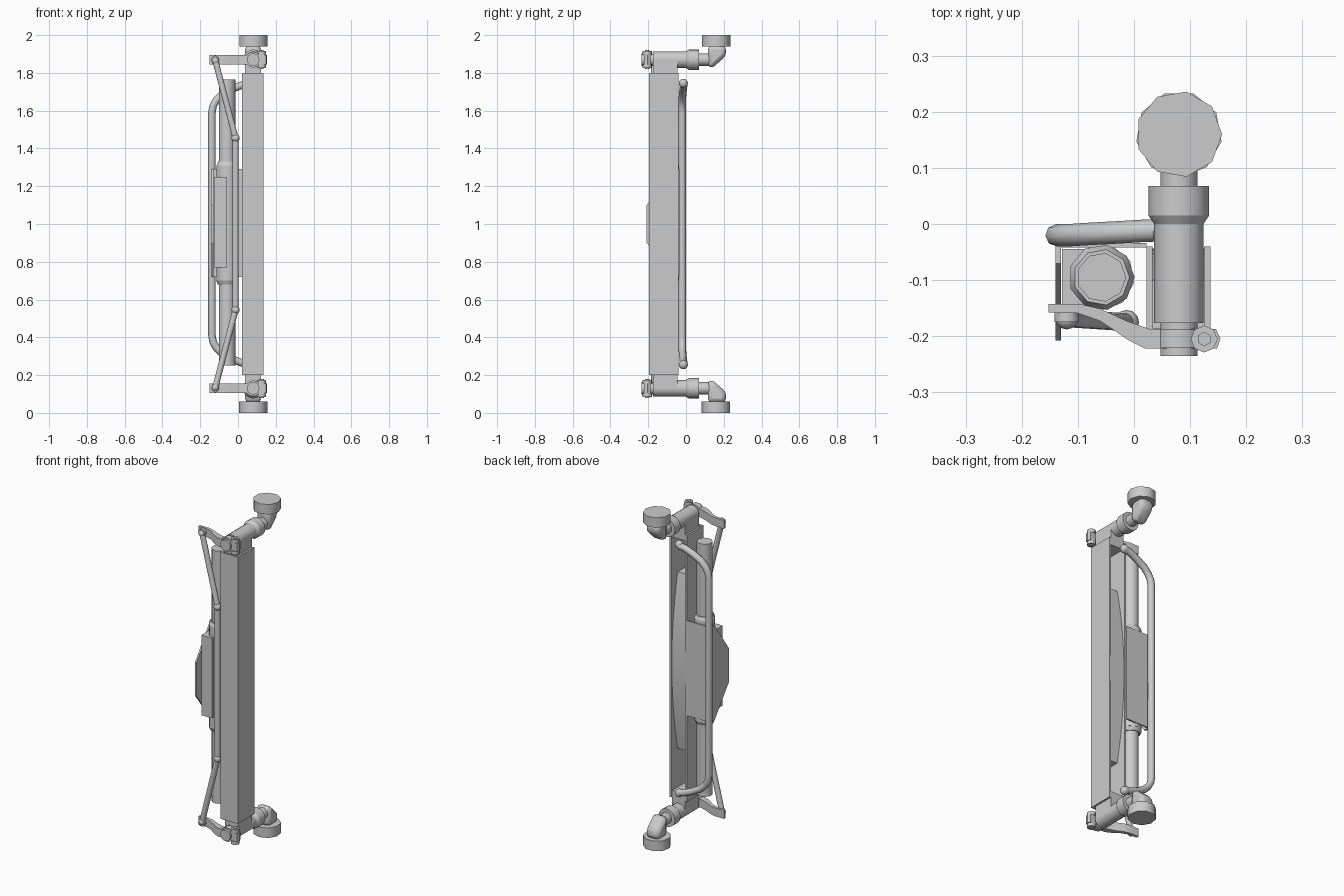
import bpy, bmesh, math
from mathutils import Vector

cube = bpy.data.objects.get("Cube")
if cube:
    bpy.data.objects.remove(cube, do_unlink=True)


def smooth(obj, angle=46):
    bpy.ops.object.select_all(action='DESELECT')
    obj.select_set(True)
    bpy.context.view_layer.objects.active = obj
    bpy.ops.object.shade_smooth_by_angle(angle=math.radians(angle))


def finish(name, bm, angle=None):
    bmesh.ops.recalc_face_normals(bm, faces=bm.faces)
    mesh = bpy.data.meshes.new(name)
    bm.to_mesh(mesh)
    bm.free()
    obj = bpy.data.objects.new(name, mesh)
    bpy.context.collection.objects.link(obj)
    if angle:
        smooth(obj, angle)
    return obj


def extrude(name, points, offset, angle=None):
    """Extrude a flat outline of 3D points along an offset."""
    bm = bmesh.new()
    face = bm.faces.new([bm.verts.new(p) for p in points])
    made = bmesh.ops.extrude_face_region(bm, geom=[face], use_keep_orig=True)
    moved = [g for g in made["geom"] if isinstance(g, bmesh.types.BMVert)]
    bmesh.ops.translate(bm, verts=moved, vec=offset)
    return finish(name, bm, angle)


def box(name, lo, hi):
    (x, y, z), (u, v, w) = lo, hi
    return extrude(name, [(x, y, z), (u, y, z), (u, v, z), (x, v, z)], (0, 0, w - z))


def rod(name, p, q, r, sides=16, r2=None, turn=0):
    """Cylinder or cone from p to q."""
    p, q = Vector(p), Vector(q)
    bm = bmesh.new()
    bmesh.ops.create_cone(bm, cap_ends=True, segments=sides, radius1=r,
                          radius2=r if r2 is None else r2, depth=(q - p).length)
    rot = Vector((0, 0, 1)).rotation_difference(q - p).to_matrix().to_4x4()
    for v in bm.verts:
        c, s = math.cos(turn), math.sin(turn)
        x, y, z = v.co
        v.co = rot @ Vector((x * c - y * s, x * s + y * c, z)) + (p + q) / 2
    return finish(name, bm, 46)


def ball(name, p, r):
    bm = bmesh.new()
    bmesh.ops.create_uvsphere(bm, u_segments=12, v_segments=8, radius=r)
    bmesh.ops.translate(bm, verts=bm.verts, vec=p)
    return finish(name, bm, 60)


def tube(name, points, r):
    """Round tube along a path."""
    curve = bpy.data.curves.new(name, 'CURVE')
    curve.dimensions = '3D'
    curve.bevel_depth = r
    curve.bevel_resolution = 2
    curve.use_fill_caps = True
    line = curve.splines.new('POLY')
    line.points.add(len(points) - 1)
    for point, co in zip(line.points, points):
        point.co = (*co, 1)
    obj = bpy.data.objects.new(name, curve)
    bpy.context.collection.objects.link(obj)
    bpy.ops.object.select_all(action='DESELECT')
    obj.select_set(True)
    bpy.context.view_layer.objects.active = obj
    bpy.ops.object.convert(target='MESH')
    smooth(bpy.context.object, 50)


AX = 0.08  # pivot axis position in x

# Channel beam, open at the back
x0, x1, y0, y1, t = 0.022, 0.136, -0.196, -0.04, 0.011
extrude("channel_beam", [(x, y, 0.2) for x, y in (
    (x0, y0), (x1, y0), (x1, y1), (x1 - t, y1), (x1 - t, y0 + t),
    (x0 + t, y0 + t), (x0 + t, y1), (x0, y1))], (0, 0, 1.6))

# Bowed insert inside the channel
arc = []
for i in range(17):
    f = i / 8 - 1
    arc.append((x0 + t, -0.1 + 0.056 * (1 - f * f), 1 + 0.53 * f))
arc = [(x0 + t, y0 + t, 0.47)] + arc + [(x0 + t, y0 + t, 1.53)]
extrude("bowed_insert", arc, (x1 - x0 - 2 * t, 0, 0), 30)

# Barrel with its thicker sleeve
BX, BY = -0.058, -0.095
rod("barrel", (BX, BY, 0.25), (BX, BY, 1.765), 0.044, 9, turn=-math.pi / 2)
rod("barrel_sleeve", (BX, BY, 0.7), (BX, BY, 1.31), 0.059, 9, turn=-math.pi / 2)
for end, sign in ((1.31, 1), (0.7, -1)):
    rod("sleeve_shoulder", (BX, BY, end), (BX, BY, end + 0.02 * sign), 0.059, 9, 0.05,
        turn=-math.pi / 2 * sign)

# Bracket: back plate, shaped side plate and cover
box("bracket_back_plate", (-0.14, -0.042, 0.72), (0.022, -0.034, 1.29))
extrude("bracket_side_plate", [(-0.14, y, z) for y, z in (
    (-0.036, 0.72), (-0.07, 0.72), (-0.208, 0.9), (-0.208, 1.1),
    (-0.07, 1.29), (-0.036, 1.29))], (0.01, 0, 0))
box("cover_box", (-0.128, -0.165, 0.77), (-0.058, -0.045, 1.25))

# Rear grab handle
bend = [(0.055, -0.011, 1.74), (0.02, -0.012, 1.735), (-0.03, -0.015, 1.715),
        (-0.085, -0.018, 1.685), (-0.115, -0.02, 1.655), (-0.132, -0.02, 1.625),
        (-0.138, -0.02, 1.59)]
tube("grab_handle", bend + [(x, y, 2 - z) for x, y, z in reversed(bend)], 0.02)

# Front push bar
rod("push_bar", (-0.013, -0.175, 0.55), (-0.013, -0.175, 1.455), 0.016, 12)

# Parts repeated at the upper and lower ends
for side in ("upper", "lower"):
    up = side == "upper"
    d = 1 if up else -1

    def at(x, y, z):
        return (x, y, z if up else 2 - z)

    def along_y(part, start, stop, r, sides=16, r2=None, x=AX):
        rod(f"{side}_{part}", at(x, start, 1.87), at(x, stop, 1.87), r, sides, r2)

    # Pivot housing and shaft
    low, high = sorted((at(0, 0, 1.76)[2], at(0, 0, 1.87)[2]))
    box(f"{side}_pivot_block", (0.037, -0.175, low), (0.123, -0.045, high))
    along_y("pivot_tube", -0.176, 0.005, 0.044)
    along_y("pivot_shaft", -0.235, -0.17, 0.033)
    along_y("collar_taper", 0, 0.015, 0.044, r2=0.054)
    along_y("collar", 0.015, 0.068, 0.054)
    along_y("neck", 0.06, 0.13, 0.033)
    # Mitred elbow
    extrude(f"{side}_elbow", [at(AX - 0.043, y, z) for y, z in (
        (0.117, 1.825), (0.15, 1.835), (0.212, 1.89), (0.212, 1.945),
        (0.115, 1.945), (0.117, 1.9))], (0.086, 0, 0))
    bpy.context.view_layer.objects.active = bpy.data.objects[f"{side}_elbow"]
    bevel = bpy.context.object.modifiers.new("Rounding", 'BEVEL')
    bevel.width = 0.022
    bevel.segments = 2
    smooth(bpy.context.object, 50)
    # Foot pad
    rod(f"{side}_foot", at(AX, 0.16, 1.94), at(AX, 0.16, 2), 0.077, 9,
        turn=-math.pi / 2 * d)
    # Lever with clamp
    extrude(f"{side}_lever", [at(x, y, 1.845) for x, y in (
        (-0.152, -0.143), (-0.095, -0.143), (-0.06, -0.151), (-0.015, -0.172),
        (0.03, -0.188), (0.146, -0.187), (0.154, -0.204), (0.148, -0.222),
        (0.02, -0.222), (-0.01, -0.207), (-0.06, -0.173), (-0.1, -0.159),
        (-0.152, -0.158))], (0, 0, 0.05 * d), 40)
    along_y("lever_pin", -0.175, -0.15, 0.022, 12, x=-0.12)
    along_y("clamp_ring", -0.221, -0.188, 0.042)
    # Clamp bolt with its nuts
    bx, by = 0.125, -0.205
    rod(f"{side}_clamp_bolt", at(bx, by, 1.82), at(bx, by, 1.92), 0.013, 6)
    for z in (1.825, 1.895):
        rod(f"{side}_clamp_nut", at(bx, by, z), at(bx, by, z + 0.02), 0.024, 8)
    # Link rod to the push bar
    tip, joint = at(-0.12, -0.168, 1.865), at(-0.013, -0.175, 1.455)
    rod(f"{side}_link_rod", tip, joint, 0.016, 12)
    ball(f"{side}_link_joint", joint, 0.022)
    ball(f"{side}_link_tip", tip, 0.02)
    ball(f"{side}_handle_end", at(0.055, -0.014, 1.745), 0.024)
